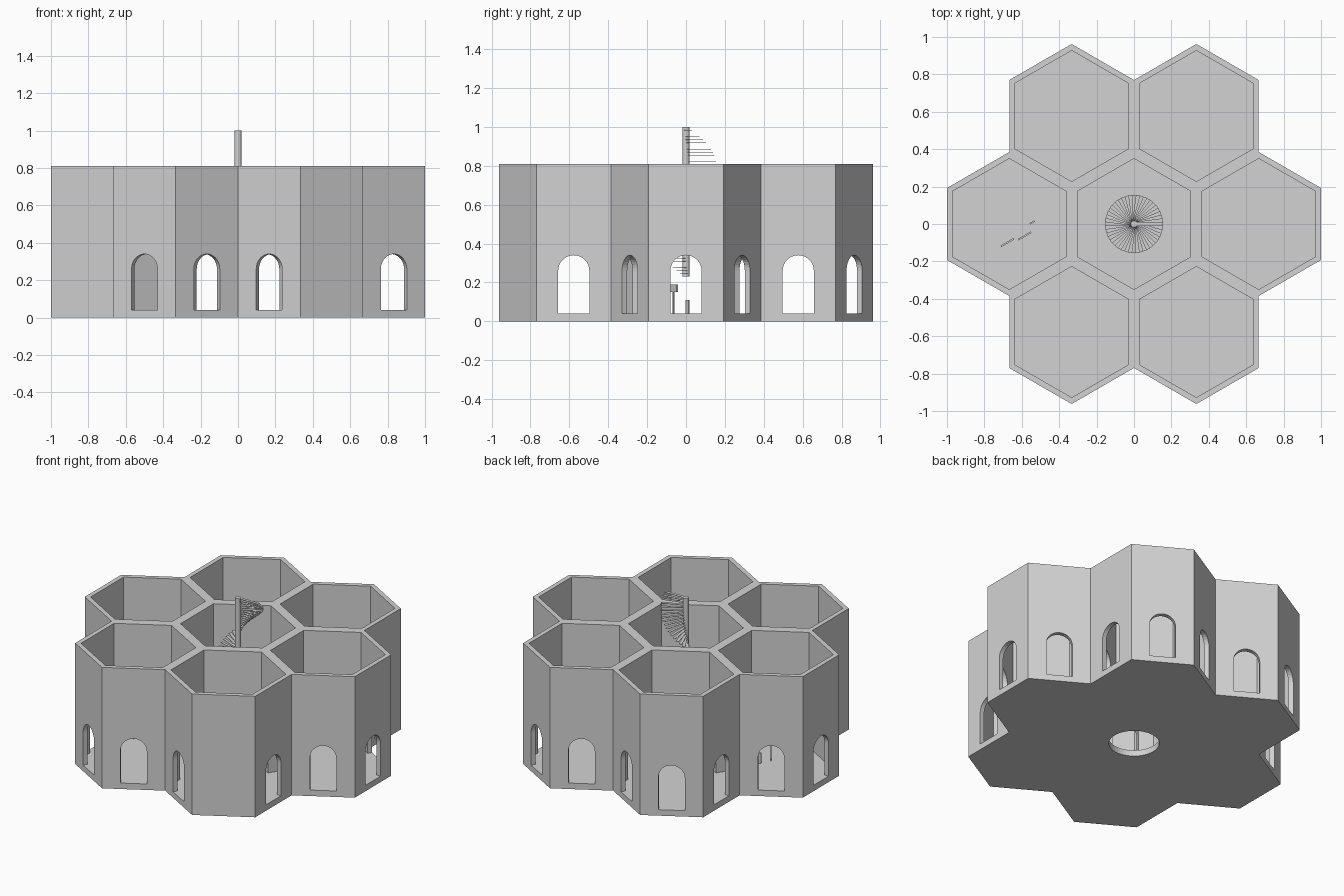
import bpy, bmesh, math
from mathutils import Matrix, Vector

if "Cube" in bpy.data.objects:
    bpy.data.objects.remove(bpy.data.objects["Cube"])

A = 1 / 3                      # outer apothem of one hexagonal room
R = A / math.cos(math.pi / 6)  # outer corner radius
INNER = 0.303                  # inner apothem
H, FLOOR = 0.81, 0.04

stone = bpy.data.materials.new("pale grey stone")
stone.diffuse_color = (0.65, 0.65, 0.65, 1)
stone.use_nodes = True
stone.node_tree.nodes["Principled BSDF"].inputs["Base Color"].default_value = stone.diffuse_color


def polar(deg, r):
    return Vector((r * math.cos(math.radians(deg)), r * math.sin(math.radians(deg)), 0))


def prism(bm, pts, offset):
    """Add a closed prism: polygon pts swept along offset."""
    face = bm.faces.new([bm.verts.new(p) for p in pts])
    ext = bmesh.ops.extrude_face_region(bm, geom=[face], use_keep_orig=True)
    vs = [g for g in ext["geom"] if isinstance(g, bmesh.types.BMVert)]
    bmesh.ops.translate(bm, verts=vs, vec=offset)


def finish(name, bm):
    bmesh.ops.recalc_face_normals(bm, faces=bm.faces)
    me = bpy.data.meshes.new(name)
    bm.to_mesh(me)
    bm.free()
    ob = bpy.data.objects.new(name, me)
    bpy.context.collection.objects.link(ob)
    me.materials.append(stone)
    return ob


def box(bm, centre, size, deg=0):
    m = (Matrix.Translation(centre) @ Matrix.Rotation(math.radians(deg), 4, 'Z')
         @ Matrix.Diagonal((*size, 1)))
    bmesh.ops.create_cube(bm, size=1, matrix=m)


rooms = [Vector((0, 0, 0))] + [polar(60 * k, 2 * A) for k in range(6)]

# solid block following the outline of all seven rooms
bm = bmesh.new()
outline = [polar(60 * k, 2 * A) + polar(60 * k + c, R) for k in range(6) for c in (-90, -30, 30)]
prism(bm, outline, Vector((0, 0, H)))
building = finish("hexagonal_rooms", bm)

# room cavities
bm = bmesh.new()
for c in rooms:
    pts = [c + polar(30 + 60 * i, INNER / math.cos(math.pi / 6)) + Vector((0, 0, FLOOR))
           for i in range(6)]
    prism(bm, pts, Vector((0, 0, 1)))
cavities = finish("cavity_cutter", bm)

# arched doorways, one per wall, except for the three blind walls
blind = [Vector((0.5, -0.866, 0)), Vector((-0.833, -0.289, 0)), Vector((-0.5, -0.289, 0))]
done = []
bm = bmesh.new()
profile = [(-0.08, FLOOR), (0.08, FLOOR)]
profile += [(0.08 * math.cos(math.pi * i / 16), 0.26 + 0.08 * math.sin(math.pi * i / 16))
            for i in range(17)]
for c in rooms:
    for i in range(6):
        n = polar(60 * i, 1)
        p = c + n * A
        if any((p - q).length < 0.02 for q in blind + done):
            continue
        done.append(p)
        side = Vector((-n.y, n.x, 0))
        pts = [p - n * 0.04 + side * u + Vector((0, 0, z)) for u, z in profile]
        prism(bm, pts, n * 0.08)
doors = finish("doorway_cutter", bm)

# round stairwell hole in the middle floor
bm = bmesh.new()
prism(bm, [polar(360 * i / 48, 0.153) + Vector((0, 0, -0.1)) for i in range(48)], Vector((0, 0, 0.2)))
hole = finish("stairwell_cutter", bm)

cutters = (cavities, doors, hole)
for cut in cutters:
    cut.hide_render = True
    mod = building.modifiers.new(cut.name, 'BOOLEAN')
    mod.operation, mod.solver, mod.object = 'DIFFERENCE', 'EXACT', cut
bpy.context.view_layer.update()
dg = bpy.context.evaluated_depsgraph_get()
result = bpy.data.meshes.new_from_object(building.evaluated_get(dg))
building.modifiers.clear()
building.data = result
for cut in cutters:
    bpy.data.objects.remove(cut)

# spiral stair: centre column and thin treads making one turn
bm = bmesh.new()
prism(bm, [polar(360 * i / 16, 0.018) + Vector((0, 0, 0.23)) for i in range(16)], Vector((0, 0, 0.77)))
finish("stair_column", bm)

bm = bmesh.new()
STEPS = 48
for i in range(STEPS):
    t = (i + 1) / STEPS
    deg = 360 * (1 - t)
    box(bm, polar(deg, 0.0775) + Vector((0, 0, 0.228 + 0.77 * t)), (0.155, 0.02, 0.002), deg)
finish("stair_treads", bm)

# small furniture in the left room
bm = bmesh.new()
for x, y in ((-0.585, -0.064), (-0.677, -0.099)):
    box(bm, Vector((x, y, 0.17)), (0.08, 0.009, 0.04), 30)
    box(bm, Vector((x, y, 0.095)), (0.008, 0.008, 0.11), 30)
finish("reading_stands", bm)

bm = bmesh.new()
box(bm, Vector((-0.545, 0.008, 0.075)), (0.03, 0.008, 0.07), 30)
finish("stool", bm)
